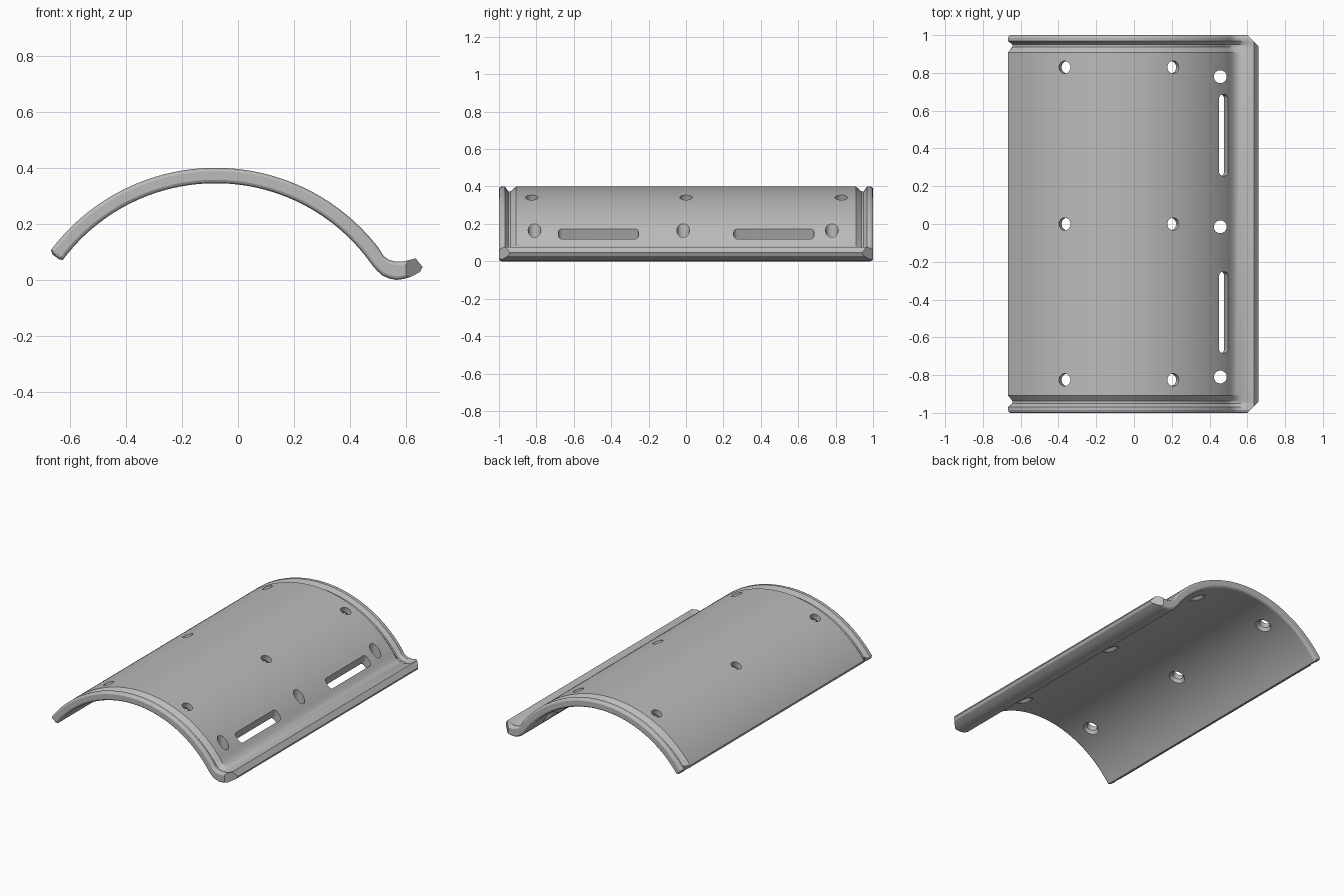
import bpy
import bmesh
from math import sin, cos, radians, pi
from mathutils import Matrix, Vector

cube = bpy.data.objects.get("Cube")
if cube:
    bpy.data.objects.remove(cube, do_unlink=True)

grey = bpy.data.materials.new("plain grey")
grey.use_nodes = True
grey.diffuse_color = (0.5, 0.5, 0.5, 1)
grey.node_tree.nodes["Principled BSDF"].inputs["Base Color"].default_value = (0.5, 0.5, 0.5, 1)

CX, CZ = -0.08, -0.335          # arch centre
R_OUT, R_IN = 0.735, 0.68       # arch radii


def polar(radius, degrees):
    a = radians(degrees)
    return Vector((CX + radius * sin(a), CZ + radius * cos(a)))


def arc(radius, start, end, steps=56):
    return [polar(radius, start + (end - start) * i / steps) for i in range(steps + 1)]


def make_object(name, bm):
    mesh = bpy.data.meshes.new(name)
    bm.to_mesh(mesh)
    bm.free()
    obj = bpy.data.objects.new(name, mesh)
    bpy.context.collection.objects.link(obj)
    obj.data.materials.append(grey)
    return obj


# Cross-section: arch top, upturned lip, arch underside
lip_top = [(.52, .085), (.54, .071), (.565, .065), (.59, .066), (.612, .071), (.634, .077)]
lip_edge = [(.659, .046), (.65, .029)]
lip_under = [(.62, .012), (.59, .003), (.565, 0), (.54, .005), (.515, .016), (.495, .034)]
top = arc(R_OUT, -53, 52.3)
profile = (top + [Vector(p) for p in lip_top + lip_edge + lip_under]
           + arc(R_IN, 55, -53.3) + [polar(R_IN + .012, -53.8), polar(R_OUT - .012, -53.8)])
count = len(profile)


def section(inset, groove):
    """Profile shrunk all round by inset, and on the top side by groove."""
    points = []
    for i, p in enumerate(profile):
        d = (profile[(i + 1) % count] - profile[i - 1]).normalized()
        fade = 1 if i < len(top) else max(0, 1 - (i - len(top) + 1) / len(lip_top))
        if i == count - 1:
            fade = 1
        points.append(p + Vector((d.y, -d.x)) * (inset + groove * fade))
    return points


# Shell lofted along y, with rounded ends and a groove beside each end rim
half = [(1.0, .012, 0), (.996, .005, 0), (.986, 0, 0), (.968, 0, 0),
        (.95, 0, .026), (.938, 0, .026), (.908, 0, 0)]
stations = [(-y, a, b) for y, a, b in half] + [(y, a, b) for y, a, b in reversed(half)]
bm = bmesh.new()
rings = [[bm.verts.new((p.x, y, p.y)) for p in section(a, b)] for y, a, b in stations]
for r0, r1 in zip(rings, rings[1:]):
    for i in range(count):
        j = (i + 1) % count
        bm.faces.new((r0[i], r0[j], r1[j], r1[i]))
bm.faces.new(list(reversed(rings[0])))
bm.faces.new(rings[-1])
shell = make_object("curved_cover", bm)

cutters = bmesh.new()


def cut_lathe(matrix, rings, sides=28):
    """Round cutter from (height, radius) pairs."""
    loops = [[cutters.verts.new(matrix @ Vector((r * cos(2 * pi * k / sides),
                                                 r * sin(2 * pi * k / sides), h)))
              for k in range(sides)] for h, r in rings]
    for a, b in zip(loops, loops[1:]):
        for k in range(sides):
            n = (k + 1) % sides
            cutters.faces.new((a[k], a[n], b[n], b[k]))
    cutters.faces.new(list(reversed(loops[0])))
    cutters.faces.new(loops[-1])


def cut_prism(matrix, width, length, height, rounding, steps=5):
    """Upright block cutter with rounded corners."""
    outline = []
    for quarter, (sx, sy) in enumerate([(1, 1), (-1, 1), (-1, -1), (1, -1)]):
        for k in range(steps + 1):
            a = pi / 2 * (quarter + k / steps)
            outline.append((sx * (width / 2 - rounding) + rounding * cos(a),
                            sy * (length / 2 - rounding) + rounding * sin(a)))
    low, high = [[cutters.verts.new(matrix @ Vector((x, y, z))) for x, y in outline]
                 for z in (-height / 2, height / 2)]
    for k in range(len(outline)):
        n = (k + 1) % len(outline)
        cutters.faces.new((low[k], low[n], high[n], high[k]))
    cutters.faces.new(list(reversed(low)))
    cutters.faces.new(high)


# Radial screw holes, countersunk from below
for y in (-.825, 0, .83):
    for angle in (-23, 23):
        m = Matrix.Translation((CX, y, CZ)) @ Matrix.Rotation(radians(angle), 4, 'Y')
        cut_lathe(m, [(.62, .05), (.678, .05), (.698, .033), (.8, .033)])

# Upright holes above the lip
for y in (-.81, -.015, .78):
    cut_lathe(Matrix.Translation((.457, y, 0)), [(-.05, .034), (.3, .034)])

# Long slots between the upright holes
for y in (-.468, .47):
    m = Matrix.Translation((.469, y, .13)) @ Matrix.Rotation(radians(18), 4, 'Y')
    cut_prism(m, .062, .43, .3, .022)

# Clipped lip corners
for side in (-1, 1):
    m = (Matrix.Translation((.63 + .106, side * (.97 + .106), .05))
         @ Matrix.Rotation(radians(45), 4, 'Z'))
    cut_prism(m, .3, .3, .3, .01)

cutter = make_object("hole_cutters", cutters)
cutter.hide_render = True

bpy.ops.object.select_all(action='DESELECT')
bpy.context.view_layer.objects.active = shell
shell.select_set(True)
cut = shell.modifiers.new("holes", 'BOOLEAN')
cut.operation = 'DIFFERENCE'
cut.solver = 'EXACT'
cut.object = cutter
bpy.ops.object.modifier_apply(modifier=cut.name)
bpy.data.objects.remove(cutter, do_unlink=True)
bpy.ops.object.shade_smooth_by_angle(angle=radians(25))
